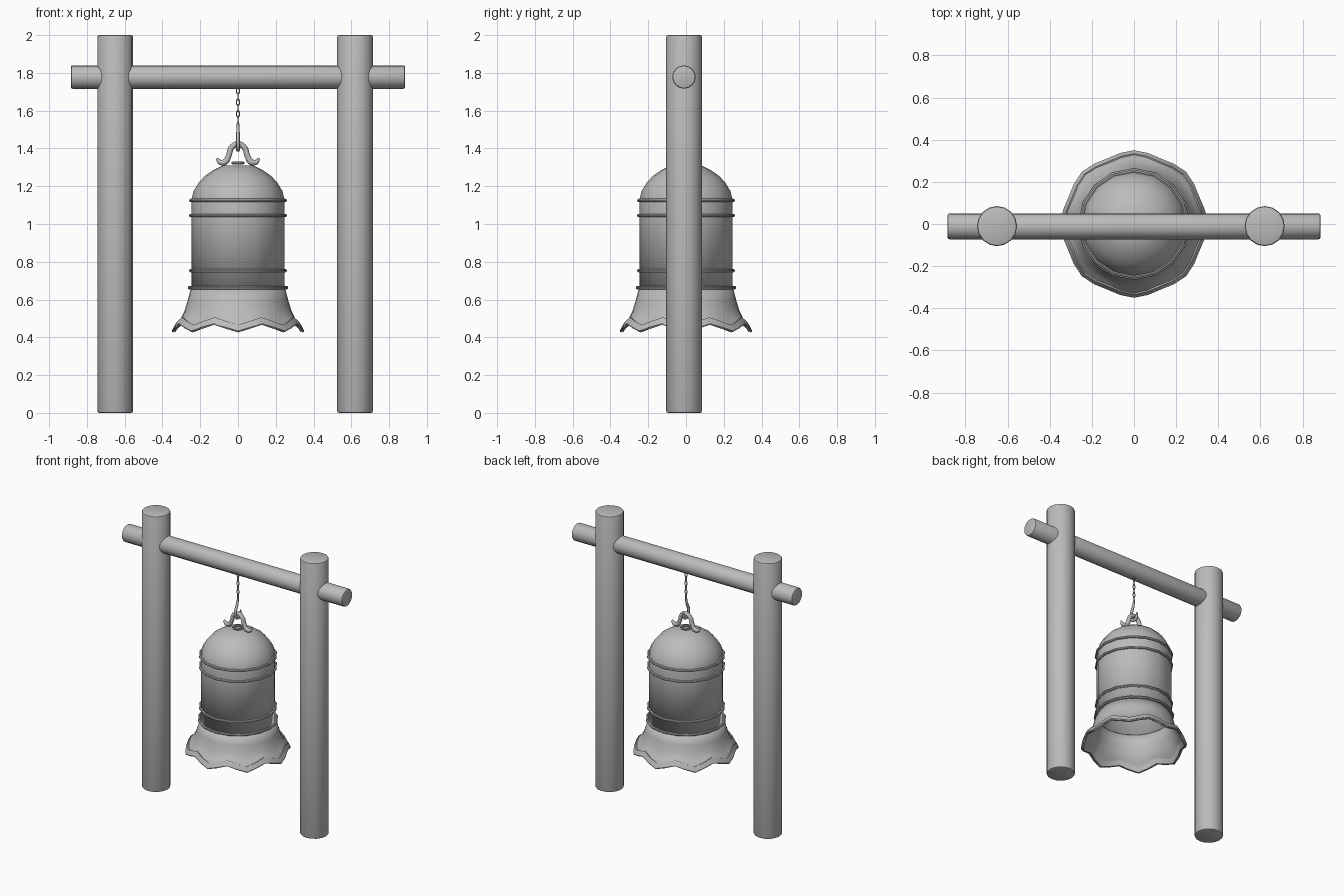
import bpy, bmesh, math
from mathutils import Vector, Matrix

if "Cube" in bpy.data.objects:
    bpy.data.objects.remove(bpy.data.objects["Cube"], do_unlink=True)

gray = bpy.data.materials.new("plain_gray")
gray.use_nodes = True
gray.diffuse_color = (0.5, 0.5, 0.5, 1)
gray.node_tree.nodes["Principled BSDF"].inputs["Base Color"].default_value = (0.5, 0.5, 0.5, 1)


def finish(obj, angle=40):
    obj.data.materials.append(gray)
    bpy.ops.object.select_all(action="DESELECT")
    obj.select_set(True)
    bpy.context.view_layer.objects.active = obj
    bpy.ops.object.shade_smooth_by_angle(angle=math.radians(angle))
    return obj


def add_mesh(name, bm):
    bmesh.ops.recalc_face_normals(bm, faces=bm.faces)
    mesh = bpy.data.meshes.new(name)
    bm.to_mesh(mesh)
    bm.free()
    obj = bpy.data.objects.new(name, mesh)
    bpy.context.collection.objects.link(obj)
    return obj


def log(name, radius, length, center, axis="Z"):
    """Round timber with softened ends."""
    bm = bmesh.new()
    bmesh.ops.create_cone(bm, cap_ends=True, segments=16, radius1=radius,
                          radius2=radius, depth=length)
    ends = [e for e in bm.edges if abs(e.verts[0].co.z - e.verts[1].co.z) < 1e-4]
    bmesh.ops.bevel(bm, geom=ends, offset=0.01, segments=2, profile=0.5, affect="EDGES")
    if axis == "X":
        bm.transform(Matrix.Rotation(math.pi / 2, 4, "Y"))
    bm.transform(Matrix.Translation(center))
    return finish(add_mesh(name, bm))


def lathe(name, profile, segments, wave=0.0, wall=0.0, closed=False):
    """Revolve (radius, z, wave weight) points; the wave makes eight scallops."""
    bm = bmesh.new()
    rows = []
    for r, z, w in profile:
        row = []
        for i in range(segments):
            a = math.tau * i / segments
            up = w * wave * (1 - math.cos(8 * a)) / 2
            rr = r - 0.35 * up
            row.append(bm.verts.new((rr * math.cos(a), rr * math.sin(a), z + up)))
        rows.append(row)
    pairs = list(zip(rows, rows[1:]))
    if closed:
        pairs.append((rows[-1], rows[0]))
    for low, high in pairs:
        for i in range(segments):
            j = (i + 1) % segments
            bm.faces.new((low[i], low[j], high[j], high[i]))
    if not closed and profile[-1][0] < 0.15:
        bm.faces.new(rows[-1])
    obj = add_mesh(name, bm)
    if wall:
        mod = obj.modifiers.new("wall", "SOLIDIFY")
        mod.thickness = wall
        mod.offset = -1
    return finish(obj)


def hoop(name, radius, z, wire, segments=16):
    ring = [(radius + wire * math.cos(k * math.tau / 8),
             z + wire * math.sin(k * math.tau / 8), 0) for k in range(8)]
    return lathe(name, ring, segments, closed=True)


def rod(name, points, wire, cyclic=False):
    """Smooth round rod through (position, thickness) points."""
    curve = bpy.data.curves.new(name, "CURVE")
    curve.dimensions = "3D"
    curve.bevel_depth = wire
    curve.bevel_resolution = 2
    curve.resolution_u = 5
    curve.use_fill_caps = True
    spline = curve.splines.new("BEZIER")
    spline.bezier_points.add(len(points) - 1)
    for p, (co, thick) in zip(spline.bezier_points, points):
        p.co = co
        p.radius = thick
        p.handle_left_type = p.handle_right_type = "AUTO"
    spline.use_cyclic_u = cyclic
    obj = bpy.data.objects.new(name, curve)
    bpy.context.collection.objects.link(obj)
    bpy.ops.object.select_all(action="DESELECT")
    obj.select_set(True)
    bpy.context.view_layer.objects.active = obj
    bpy.ops.object.convert(target="MESH")
    return finish(bpy.context.object, 60)


# Timber frame
log("right_post", 0.095, 2.0, Vector((-0.65, -0.01, 1.0)))
log("left_post", 0.095, 2.0, Vector((0.62, -0.01, 1.0)))
log("cross_beam", 0.062, 1.77, Vector((0, -0.011, 1.778)), "X")

# Hollow bell body with a domed crown
lathe("bell_body", [(0.247, 0.66, 0), (0.247, 1.125, 0), (0.235, 1.175, 0),
                    (0.207, 1.22, 0), (0.175, 1.255, 0), (0.132, 1.285, 0),
                    (0.08, 1.31, 0)], 16, wall=0.008)

# Flared skirt with a scalloped, thickened lip
lathe("bell_skirt", [(0.35, 0.43, 1), (0.338, 0.453, 1), (0.31, 0.485, 0.8),
                     (0.285, 0.535, 0.4), (0.268, 0.59, 0.1), (0.248, 0.665, 0)],
      32, wave=0.04, wall=0.008)
lathe("skirt_lip", [(0.332, 0.428, 1), (0.35, 0.434, 1), (0.334, 0.466, 1),
                    (0.318, 0.460, 1)], 32, wave=0.04, closed=True)

# Raised bands and crown ring
for number, (radius, z) in enumerate([(0.25, 1.125), (0.25, 1.045), (0.25, 0.753), (0.257, 0.663)]):
    hoop(f"bell_band_{number + 1}", radius, z, 0.009)
hoop("crown_ring", 0.029, 1.323, 0.007)

# Arched hanger with curled, tapering tips
half = [(0.112, 1.348, 0.35), (0.096, 1.328, 0.9), (0.07, 1.328, 1.1),
        (0.05, 1.36, 1), (0.034, 1.405, 1)]
arch = [((-x, 0, z), t) for x, z, t in half] + [((0, 0, 1.424), 1)]
arch += [((x, 0, z), t) for x, z, t in reversed(half)]
rod("bell_hanger", arch, 0.015)

# Hook that catches the hanger
hook = [(0.0, 1.54, 0.6), (-0.008, 1.50, 0.9), (-0.028, 1.45, 1), (-0.026, 1.41, 1),
        (0, 1.392, 1), (0.026, 1.41, 0.9), (0.03, 1.44, 0.4)]
rod("chain_hook", [((0, y, z), t) for y, z, t in hook], 0.010)

# Chain of alternating links
for n in range(6):
    z = 1.705 - n * 0.0305
    loop = []
    for k in range(8):
        a = math.tau * k / 8
        side = 0.0075 * math.cos(a)
        place = (side, 0, z + 0.019 * math.sin(a)) if n % 2 == 0 else (0, side, z + 0.019 * math.sin(a))
        loop.append((place, 1))
    rod(f"chain_link_{n + 1}", loop, 0.003, cyclic=True)
